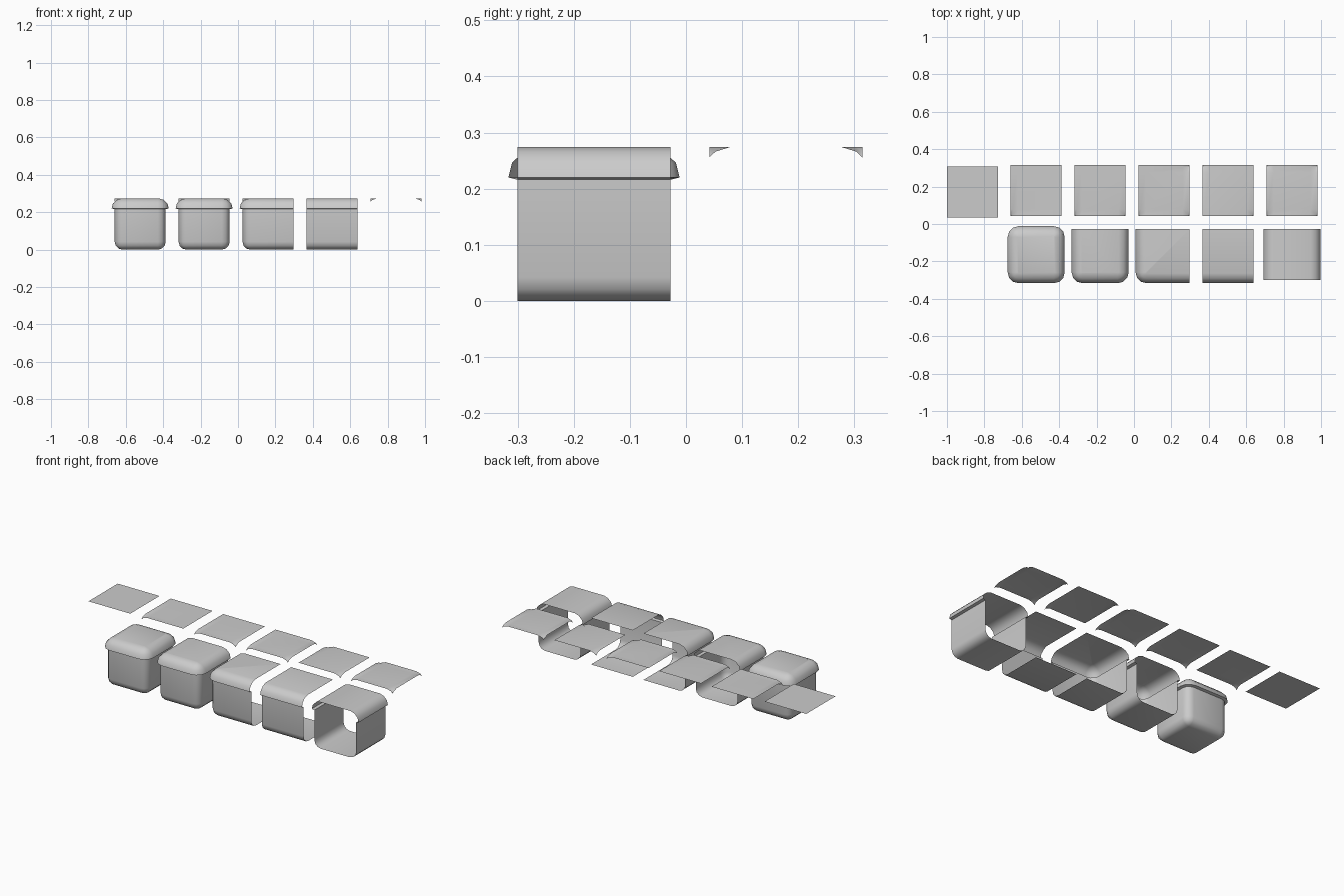
import bpy, bmesh, math

if "Cube" in bpy.data.objects:
    bpy.data.objects.remove(bpy.data.objects["Cube"])

H = 0.1365      # half tile size
TOP = 0.274
R = 0.042       # corner radius
PITCH = 0.342
Y_FRONT, Y_BACK = -0.164, 0.178

# wall profile, bottom to top: (inset from tile edge, height)
ROUND = [(R * (1 - math.cos(math.radians(a))), R * (1 - math.sin(math.radians(a))))
         for a in (90, 60, 30, 0)]
LIP = [(0, 0.216), (-0.016, 0.22), (-0.0095, 0.246), (0.011, 0.266), (0.037, TOP)]
PROFILE = ROUND + LIP

# sides in counter-clockwise order with outward normals
SIDES = {"front": (0, -1), "right": (1, 0), "back": (0, 1), "left": (-1, 0)}
ORDER = list(SIDES)


def finish(bm, name, x, y):
    bmesh.ops.remove_doubles(bm, verts=bm.verts, dist=1e-5)
    bmesh.ops.dissolve_degenerate(bm, edges=bm.edges, dist=1e-6)
    me = bpy.data.meshes.new(name)
    bm.to_mesh(me)
    bm.free()
    ob = bpy.data.objects.new(name, me)
    bpy.context.collection.objects.link(ob)
    ob.location = (x, y, 0)
    bpy.ops.object.select_all(action='DESELECT')
    ob.select_set(True)
    bpy.context.view_layer.objects.active = ob
    bpy.ops.object.shade_smooth_by_angle(angle=math.radians(40))
    return ob


def outline(walls, inset):
    """Points around the tile, each tagged with the side that the next edge lies on."""
    pts = []
    for i, a in enumerate(ORDER):
        b = ORDER[(i + 1) % 4]
        na, nb = SIDES[a], SIDES[b]
        if a in walls and b in walls:
            for k in range(4):
                t = math.radians(30 * k)
                ra = H - R + (R - inset) * math.cos(t)
                rb = H - R + (R - inset) * math.sin(t)
                pts.append((na[0] * ra + nb[0] * rb, na[1] * ra + nb[1] * rb,
                            b if k == 3 else a))
        else:
            ra = H - inset if a in walls else H
            rb = H - inset if b in walls else H
            pts.append((na[0] * ra + nb[0] * rb, na[1] * ra + nb[1] * rb, b))
    return pts


def block(name, x, walls):
    bm = bmesh.new()
    rings, tags = [], []
    for inset, z in PROFILE:
        pts = outline(walls, inset)
        tags = [p[2] for p in pts]
        rings.append([bm.verts.new((p[0], p[1], z)) for p in pts])
    n = len(tags)
    for lo, hi in zip(rings, rings[1:]):
        for i in range(n):
            if tags[i] in walls:
                j = (i + 1) % n
                bm.faces.new((lo[i], lo[j], hi[j], hi[i]))
    bm.faces.new(rings[-1])
    # floor: arcs collapse to points here, so use one vertex per corner
    floor = []
    for v in rings[0]:
        if not floor or (v.co - floor[-1].co).length > 1e-5:
            floor.append(v)
    if (floor[0].co - floor[-1].co).length < 1e-5:
        floor.pop()
    bm.faces.new(floor[::-1])
    return finish(bm, name, x, Y_FRONT)


def top_tile(name, x, y, corners):
    """Flat tile whose listed corners droop along the lip profile."""
    bm = bmesh.new()
    if not corners:
        bmesh.ops.create_grid(bm, x_segments=1, y_segments=1, size=H)
        for v in bm.verts:
            v.co.z = TOP
        return finish(bm, name, x, y)
    steps = [(0, 0.2555), (0.011, 0.266), (0.037, TOP)]
    line = [-H + s[0] for s in steps] + [H - s[0] for s in reversed(steps)]

    def height(px, py):
        for cx, cy in corners:
            d = max(H - cx * px, H - cy * py)
            for s, z in steps:
                if d <= s + 1e-6:
                    return z
        return TOP

    g = [[bm.verts.new((px, py, height(px, py))) for px in line] for py in line]
    for j in range(5):
        for i in range(5):
            q = [g[j][i], g[j][i + 1], g[j + 1][i + 1], g[j + 1][i]]
            # split corner squares along the valley mitre
            if i in (0, 1, 3, 4) and i == j:
                bm.faces.new((q[0], q[1], q[2]))
                bm.faces.new((q[0], q[2], q[3]))
            elif i in (0, 1, 3, 4) and i + j == 4:
                bm.faces.new((q[0], q[1], q[3]))
                bm.faces.new((q[1], q[2], q[3]))
            else:
                bm.faces.new(q)
    return finish(bm, name, x, y)


# front row: blocks with different sets of walls
X0 = -0.523
for i, (name, walls) in enumerate([
        ("block_all_sides", ORDER),
        ("block_end", ["left", "front", "right"]),
        ("block_corner", ["left", "front"]),
        ("block_edge", ["front"]),
        ("block_corridor", ["left", "right"])]):
    block(name, X0 + i * PITCH, walls)

# back row: top tiles with inner corners
top_tile("top_plain", -1 + H, Y_BACK - 0.008, [])
FL, FR, BR, BL = (-1, -1), (1, -1), (1, 1), (-1, 1)
for i, (name, corners) in enumerate([
        ("top_one_corner", [FL]),
        ("top_two_corners", [FL, FR]),
        ("top_three_corners", [FL, FR, BR]),
        ("top_diagonal_corners", [FR, BL]),
        ("top_four_corners", [FL, FR, BR, BL])]):
    top_tile(name, X0 + i * PITCH, Y_BACK, corners)
